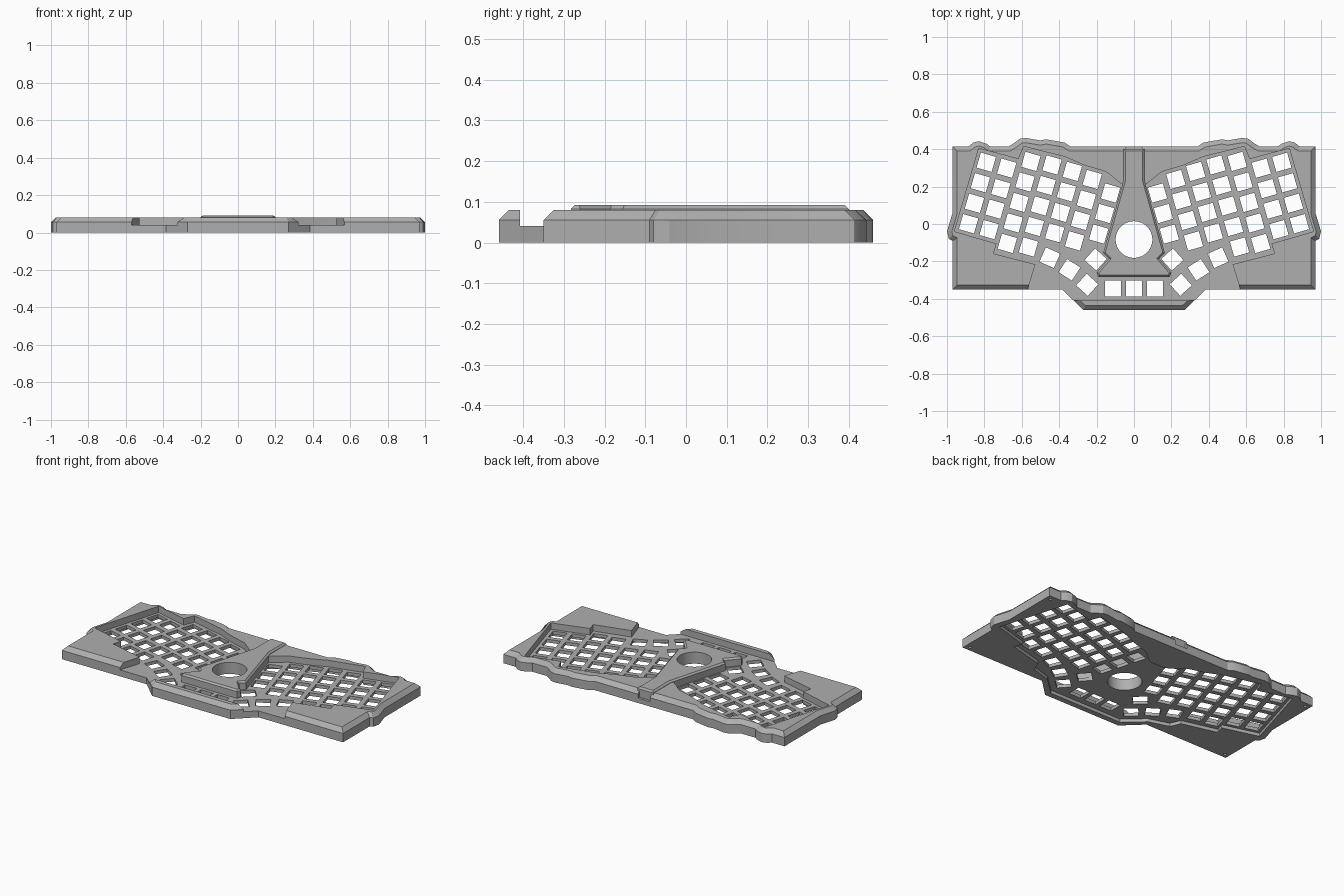
import bpy, bmesh, math
from mathutils import Matrix, Vector

cube = bpy.data.objects.get("Cube")
if cube:
    bpy.data.objects.remove(cube, do_unlink=True)

grey = bpy.data.materials.new("case_grey")
grey.use_nodes = True
grey.diffuse_color = (0.43, 0.43, 0.43, 1)
grey.node_tree.nodes["Principled BSDF"].inputs["Base Color"].default_value = grey.diffuse_color


def mirrored(half):
    """Close a left half outline with its mirror image."""
    return half + [(-x, y) for x, y in reversed(half)]


def add_object(name, bm):
    bmesh.ops.recalc_face_normals(bm, faces=bm.faces[:])
    mesh = bpy.data.meshes.new(name)
    bm.to_mesh(mesh)
    bm.free()
    mesh.materials.append(grey)
    obj = bpy.data.objects.new(name, mesh)
    bpy.context.collection.objects.link(obj)
    return obj


def prism(name, outline, low, high, chamfer=0):
    """Extrude an outline upwards, with an optional chamfered top edge."""
    bm = bmesh.new()
    base = bm.faces.new([bm.verts.new((x, y, low)) for x, y in outline])
    out = bmesh.ops.extrude_face_region(bm, geom=[base])["geom"]
    verts = [g for g in out if isinstance(g, bmesh.types.BMVert)]
    bmesh.ops.translate(bm, verts=verts, vec=(0, 0, high - chamfer - low))
    bmesh.ops.recalc_face_normals(bm, faces=bm.faces[:])
    if chamfer:
        top = max(bm.faces, key=lambda f: f.calc_center_median().z)
        bmesh.ops.inset_region(bm, faces=[top], thickness=chamfer, use_even_offset=True)
        for v in top.verts:
            v.co.z = high
    return add_object(name, bm)


def cylinder(name, places, radius, low, high, segments):
    bm = bmesh.new()
    for x, y in places:
        bmesh.ops.create_cone(bm, cap_ends=True, segments=segments, radius1=radius,
                              radius2=radius, depth=high - low,
                              matrix=Matrix.Translation((x, y, (low + high) / 2)))
    return add_object(name, bm)


def cut(target, cutter, keep=False):
    cutter.hide_render = True
    mod = target.modifiers.new("cut", "BOOLEAN")
    mod.operation = "DIFFERENCE"
    mod.solver = "EXACT"
    mod.object = cutter
    bpy.context.view_layer.objects.active = target
    bpy.ops.object.modifier_apply(modifier=mod.name)
    if not keep:
        bpy.data.objects.remove(cutter, do_unlink=True)


# Case body: slab with bumps around the key fields and a front thumb shelf
body = prism("case_body", mirrored([
    (-.34, .415), (-.37, .435), (-.47, .453), (-.5, .447), (-.58, .46), (-.61, .456),
    (-.645, .43), (-.67, .415), (-.77, .415), (-.79, .43), (-.83, .443), (-.86, .435),
    (-.885, .415), (-.97, .415), (-.97, .06), (-1, -.04), (-.99, -.08), (-.97, -.09),
    (-.97, -.35), (-.385, -.35), (-.27, -.46)]), 0, .08, .025)

# Upper recess, open at the front, and hollow underside
field = [(-.055, .205), (-.15, .28), (-.262, .313), (-.37, .36), (-.485, .388),
         (-.59, .415), (-.618, .347), (-.72, .375), (-.83, .404), (-.96, -.04),
         (-.735, -.105), (-.751, -.158), (-.527, -.216)]
cut(body, prism("recess_cutter", mirrored(field + [(-.575, -.37), (-.575, -.408)]), .04, .2))
cut(body, prism("underside_cutter",
                mirrored(field + [(-.5, -.28), (-.37, -.32), (-.255, -.425)]), -.1, .02))

# Key openings: staggered, tilted columns plus the thumb arc
PITCH, HOLE, TILT = .114, .084, math.radians(-16)
staggers = [0, 0, .07, .083, .08, .068, .025]
row_counts = [4, 4, 5, 5, 4, 4, 3]
turn = Matrix.Rotation(TILT, 3, "Z")
keys = []
for col, (shift, rows) in enumerate(zip(staggers, row_counts)):
    for row in range(rows):
        p = Vector((-.79, .33, 0)) + turn @ Vector((col * PITCH, shift - row * PITCH, 0))
        keys.append((p.x, p.y, TILT))
for x, y, degrees in [(-.45, -.18, -24), (-.345, -.245, -33),
                      (-.25, -.325, -42), (-.205, -.19, -42)]:
    keys.append((x, y, math.radians(degrees)))
keys.append((-.112, -.345, 0))
keys += [(-x, y, -a) for x, y, a in keys] + [(0, -.345, 0)]

bm = bmesh.new()
for x, y, angle in keys:
    place = (Matrix.Translation((x, y, 0)) @ Matrix.Rotation(angle, 4, "Z")
             @ Matrix.Diagonal((HOLE, HOLE, .3, 1)))
    bmesh.ops.create_cube(bm, size=1, matrix=place)
cut(body, add_object("key_cutter", bm))

# Cable notch at the back and screw pockets below
cut(body, prism("notch_cutter", mirrored([(-.042, .5), (-.042, .397)]), .03, .2))
corners = [(x, y) for x in (-.94, .94) for y in (-.32, .385)]
cut(body, cylinder("screw_cutter", corners, .009, -.02, .03, 12))

# Raised centre console with the round ball opening
console = prism("centre_console", mirrored([
    (-.055, .4), (-.055, .235), (-.165, -.155), (-.135, -.185),
    (-.2, -.26), (-.19, -.283)]), .03, .092, .01)
ball_hole = cylinder("ball_cutter", [(0, -.083)], .098, -.1, .2, 64)
cut(console, ball_hole, keep=True)
cut(body, ball_hole)

for obj in (body, console):
    bpy.ops.object.select_all(action="DESELECT")
    obj.select_set(True)
    bpy.context.view_layer.objects.active = obj
    bpy.ops.object.shade_smooth_by_angle(angle=math.radians(25))
